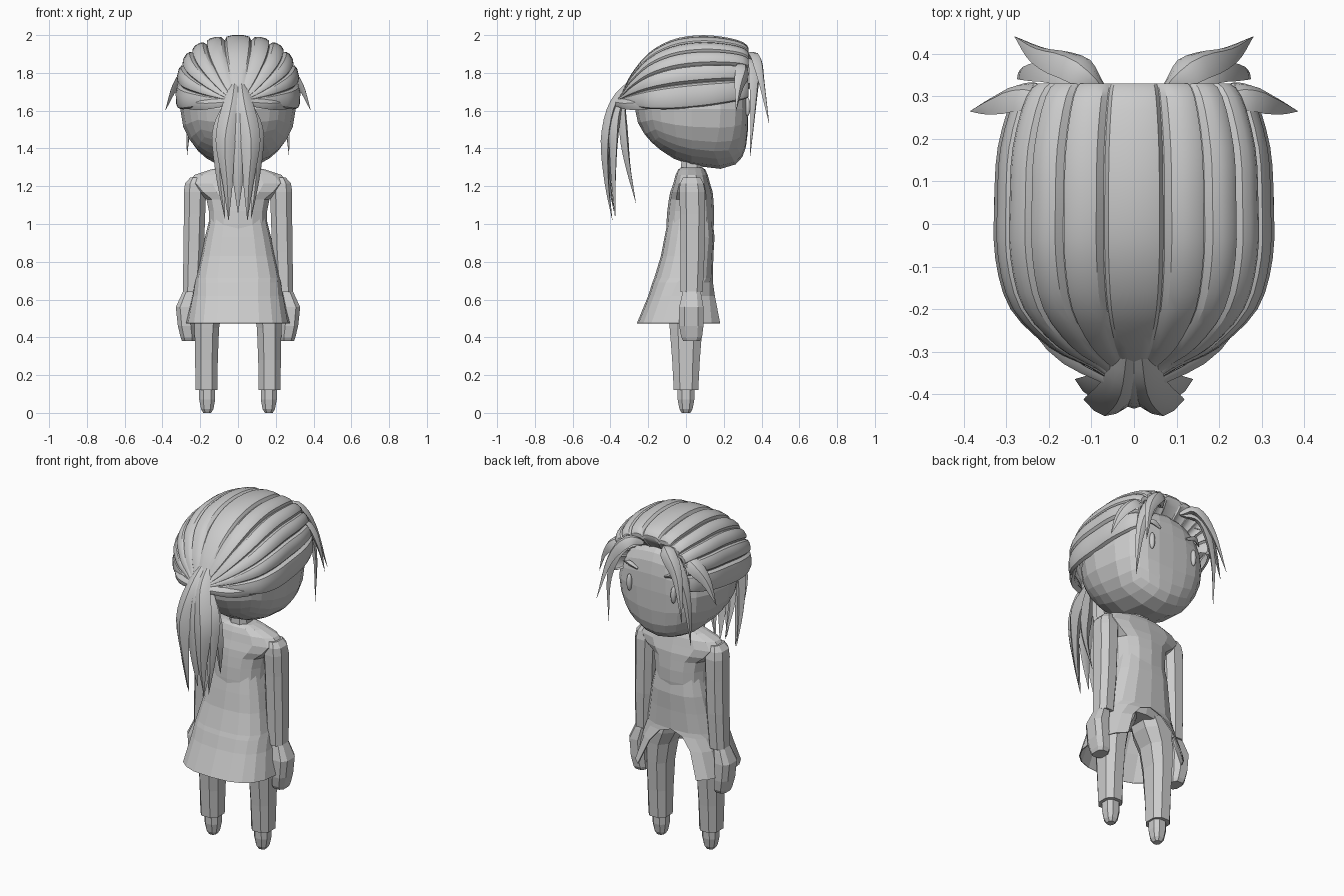
import bpy, bmesh
from math import sin, cos, radians, pi
from mathutils import Vector

cube = bpy.data.objects.get("Cube")
if cube:
    bpy.data.objects.remove(cube, do_unlink=True)

grey = bpy.data.materials.new("plain grey")
grey.use_nodes = True
tone = (0.6, 0.6, 0.6, 1)
grey.diffuse_color = tone
grey.node_tree.nodes["Principled BSDF"].inputs["Base Color"].default_value = tone


def finish(name, bm, mirror=False, smooth=None):
    """Turn a bmesh into a named object."""
    bmesh.ops.recalc_face_normals(bm, faces=bm.faces)
    mesh = bpy.data.meshes.new(name)
    bm.to_mesh(mesh)
    bm.free()
    mesh.materials.append(grey)
    obj = bpy.data.objects.new(name, mesh)
    bpy.context.collection.objects.link(obj)
    if smooth:
        bpy.ops.object.select_all(action='DESELECT')
        obj.select_set(True)
        bpy.context.view_layer.objects.active = obj
        bpy.ops.object.shade_smooth_by_angle(angle=radians(smooth))
    if mirror:
        obj.modifiers.new("Mirror", 'MIRROR').use_mirror_merge = False
    return obj


def skin(name, rows, closed=True, **kw):
    """Stretch a surface over rows of points, capping closed tubes."""
    bm = bmesh.new()
    grid = [[bm.verts.new(p) for p in row] for row in rows]
    n = len(grid[0])
    for a, b in zip(grid, grid[1:]):
        for i in range(n if closed else n - 1):
            j = (i + 1) % n
            bm.faces.new((a[i], a[j], b[j], b[i]))
    if closed:
        bm.faces.new(grid[0])
        bm.faces.new(grid[-1])
    return finish(name, bm, **kw)


def power(v, p):
    return abs(v) ** p * (1 if v >= 0 else -1)


def loft(name, rings, sides=10, boxy=0.8, **kw):
    """Tube through rings of (x, y, z, half width, half depth)."""
    angles = [2 * pi * (i + 0.5) / sides for i in range(sides)]
    rows = [[(x + rx * power(cos(a), boxy), y + ry * power(sin(a), boxy), z)
             for a in angles] for x, y, z, rx, ry in rings]
    return skin(name, rows, **kw)


def spline(pts, steps=4):
    """Smooth curve through the points."""
    p = [Vector(q) for q in pts]
    p = [2 * p[0] - p[1]] + p + [2 * p[-1] - p[-2]]
    out = []
    for a, b, c, d in zip(p, p[1:], p[2:], p[3:]):
        for i in range(steps):
            t = i / steps
            out.append(0.5 * (2 * b + (c - a) * t + (2 * a - 5 * b + 4 * c - d) * t * t
                              + (3 * b - a - 3 * c + d) * t ** 3))
    return out + [p[-2]]


def strand(name, pts, width, thick, mirror=True):
    """Pointed lock of hair with a raised ridge facing away from the head."""
    path = spline(pts)
    last = len(path) - 1
    section = ((-1, 0), (-.5, .7), (0, 1), (.5, .7), (1, 0), (0, -.5))
    rows = []
    for i, p in enumerate(path):
        t = i / last
        tangent = (path[min(i + 1, last)] - path[max(i - 1, 0)]).normalized()
        side = tangent.cross(p - Vector((0, 0, 1.55))).normalized()
        out = side.cross(tangent)
        s = min(1, 0.45 + 1.6 * t) * min(1, 0.02 + 1.9 * (1 - t))
        rows.append([p + side * u * width * s + out * v * thick * s for u, v in section])
    return skin(name, rows, mirror=mirror, smooth=35)


# Head: rounded block with a fairly flat face and forward chin
bm = bmesh.new()
bmesh.ops.create_cube(bm, size=2)
bmesh.ops.subdivide_edges(bm, edges=bm.edges[:], cuts=5, use_grid_fill=True)
for v in bm.verts:
    d = v.co.normalized()
    y = 0.03 + 0.3 * d.y * (1.9 - 0.9 * d.y if d.y > 0 else 1)
    v.co = (0.306 * d.x, y, 1.61 + 0.3 * d.z + 0.23 * (y - 0.03) * min(0, d.z))
finish("head", bm)

# Eyes and brows
bm = bmesh.new()
bmesh.ops.create_uvsphere(bm, u_segments=10, v_segments=8, radius=1)
for v in bm.verts:
    v.co = (0.145 + 0.016 * v.co.x, 0.325 + 0.016 * v.co.y, 1.62 + 0.05 * v.co.z)
finish("eyes", bm, mirror=True, smooth=40)
strand("brows", [(.09, .326, 1.715), (.15, .324, 1.735), (.205, .3, 1.72)], .014, .02)

# Neck and torso
loft("neck", [(0, .03, 1.22, .065, .065), (0, .03, 1.38, .055, .055)], sides=8)
loft("torso", [(0, .03, 1.3, .09, .055), (0, .03, 1.288, .15, .072),
               (0, .03, 1.26, .235, .085), (0, .03, 1.215, .275, .097),
               (0, .029, 1.17, .23, .112), (0, .027, 1.13, .17, .118),
               (0, .025, 1.07, .158, .124), (0, .022, 1.0, .156, .126),
               (0, .012, .85, .165, .118), (0, 0, .74, .18, .115),
               (0, 0, .69, .15, .1)], sides=14, boxy=.85)

# Coat tail, open in an arch below the hips along the centre of the +y side
rows = []
for z, rx, back, front, gap in ((1.03, .15, -.093, .14, 0), (.93, .175, -.114, .151, 0),
                                (.83, .196, -.133, .145, 0), (.715, .222, -.168, .142, 0),
                                (.69, .228, -.178, .146, 13), (.62, .243, -.2, .168, 27),
                                (.475, .275, -.26, .22, 38)):
    row = []
    for i in range(17):
        a = radians(gap + (360 - 2 * gap) * i / 16)
        row.append((rx * power(sin(a), .75),
                    (back + front) / 2 + (front - back) / 2 * power(cos(a), .75), z))
    rows.append(row)
coat = skin("coat_tail", rows, closed=False)
shell = coat.modifiers.new("Thickness", 'SOLIDIFY')
shell.thickness = 0.006

# Arms and hands
loft("sleeves", [(.225, .03, 1.245, .03, .05), (.226, .03, 1.215, .058, .066),
                 (.228, .033, 1.17, .063, .073), (.23, .035, 1.05, .06, .071),
                 (.235, .035, .85, .058, .068), (.243, .03, .64, .051, .062)],
     sides=8, mirror=True)
loft("hands", [(.25, .03, .66, .035, .045), (.262, .03, .62, .042, .055),
               (.28, .028, .56, .052, .068), (.274, .028, .46, .047, .068),
               (.264, .03, .4, .042, .058), (.262, .03, .38, .036, .046)],
     sides=8, boxy=.7, mirror=True)

# Legs and feet
loft("legs", [(.1, 0, .8, .075, .095), (.11, 0, .71, .1, .105), (.13, 0, .65, .1, .11),
              (.155, 0, .57, .08, .1), (.165, 0, .45, .069, .092),
              (.167, 0, .28, .064, .078), (.167, 0, .12, .061, .069)], sides=8, mirror=True)
loft("feet", [(.163, 0, .15, .045, .048), (.163, 0, .07, .045, .047),
              (.163, 0, .02, .035, .037), (.163, 0, 0, .022, .024)], sides=8, mirror=True)

# Hair cap: ridged locks swept from the hairline to the tie
ridges = []
for k in range(-5, 6):
    ridges += [(18.5 * k + off, r) for off, r in
               ((-9, .92), (-7, .975), (-3, .995), (3, .995), (7, .975), (9, .92))]
rows = []
sweep = spline([(.26, .2, 1.83), (.33, .24, 1.915), (.3, .285, 1.965), (.18, .322, 1.995),
                (.05, .33, 2.0), (-.08, .328, 1.975), (-.2, .292, 1.905),
                (-.29, .2, 1.795), (-.335, .11, 1.71), (-.37, .05, 1.67)], 3)
for y, w, top in sweep:
    base = 1.69 + 0.1 * y
    rows.append([(w * r * power(sin(radians(a)), .8), y,
                  base + (top - base) * r * power(cos(radians(a)), .8)) for a, r in ridges])
skin("hair_cap", rows, closed=False, smooth=30)

# Lower side locks wrapping from temple to tie
strand("side_locks", [(.04, -.38, 1.645), (.19, -.285, 1.635), (.3, -.08, 1.66),
                      (.308, .1, 1.695), (.285, .27, 1.73)], .038, .022)

# Fringe locks
strand("long_fringe", [(.08, .30, 1.87), (.17, .355, 1.83), (.25, .355, 1.64),
                       (.27, .34, 1.36)], .04, .028)
strand("forward_fringe", [(.07, .30, 1.87), (.13, .36, 1.88), (.22, .395, 1.76),
                          (.28, .44, 1.53)], .042, .032)
strand("temple_fringe", [(.17, .28, 1.84), (.25, .30, 1.82), (.33, .28, 1.73),
                         (.385, .265, 1.6)], .044, .026)

# Ponytail locks
strand("ponytail_middle", [(0, -.27, 1.75), (0, -.37, 1.64), (0, -.405, 1.45),
                           (0, -.405, 1.25), (0, -.38, 1.06)], .06, .03, mirror=False)
strand("ponytail_inner", [(.015, -.28, 1.76), (.03, -.375, 1.64), (.065, -.42, 1.44),
                          (.055, -.415, 1.22), (.05, -.39, 1.02)], .056, .033)
strand("ponytail_outer", [(.03, -.31, 1.7), (.05, -.355, 1.6), (.092, -.375, 1.46),
                          (.09, -.38, 1.24), (.07, -.375, 1.03)], .05, .035)
strand("ponytail_under", [(.03, -.33, 1.67), (.055, -.325, 1.52), (.085, -.305, 1.32),
                          (.07, -.265, 1.11)], .045, .03)
